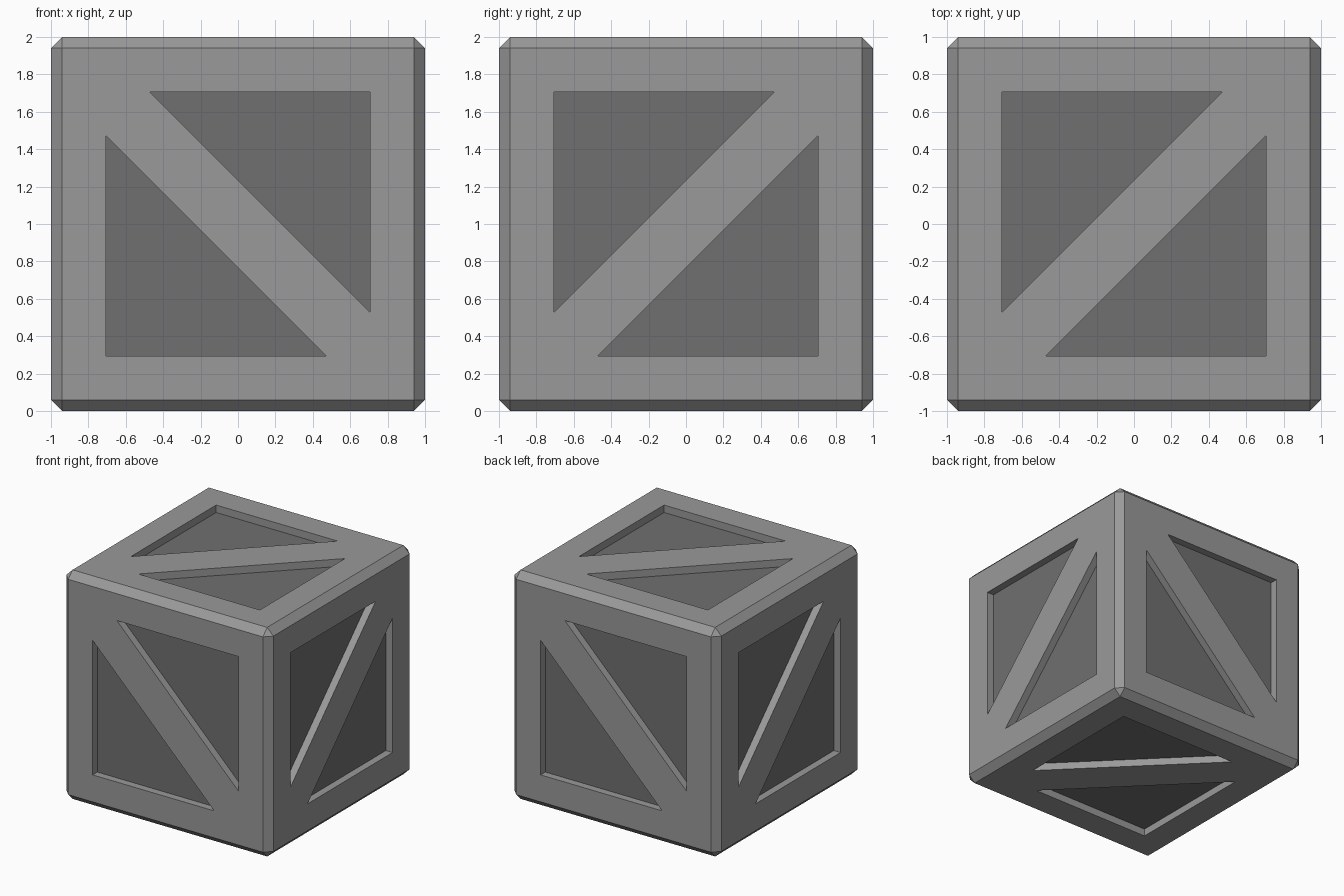
import bpy
import bmesh
from mathutils import Vector

if "Cube" in bpy.data.objects:
    bpy.data.objects.remove(bpy.data.objects["Cube"], do_unlink=True)

BEVEL = 0.06    # chamfer along the crate edges
DEPTH = 0.065   # how far the panels sit back
INNER = 0.705   # half width of the panel opening
TIP = 0.47      # where the diagonal brace meets the opening


def flat_material(name, value):
    mat = bpy.data.materials.new(name)
    mat.use_nodes = True
    color = (value, value, value, 1)
    mat.diffuse_color = color
    mat.node_tree.nodes["Principled BSDF"].inputs["Base Color"].default_value = color
    return mat


def add_side(bm, normal, u):
    """One side: border and diagonal brace around two sunken triangles."""
    v = normal.cross(u)

    def vert(p, sunk=0.0):
        return bm.verts.new(u * p[0] + v * p[1] + normal * (1 - sunk))

    c = 1 - BEVEL
    triangle = [(-TIP, INNER), (INNER, -TIP), (INNER, INNER)]
    halves = []
    for sign in (1, -1):
        tl, br, corner = [vert((sign * x, sign * y)) for x, y in ((-c, c), (c, -c), (c, c))]
        rim = [vert((sign * x, sign * y)) for x, y in triangle]
        floor = [vert((sign * x, sign * y), DEPTH) for x, y in triangle]
        # border strips, recess walls and panel
        bm.faces.new((tl, rim[0], rim[2], corner))
        bm.faces.new((corner, rim[2], rim[1], br))
        for i in range(3):
            j = (i + 1) % 3
            bm.faces.new((rim[i], rim[j], floor[j], floor[i]))
        bm.faces.new(floor).material_index = 1
        halves.append((rim, tl, br))
    # diagonal brace and its end corners
    (a, tl, br), (b, _, _) = halves
    bm.faces.new((a[0], b[1], b[0], a[1]))
    bm.faces.new((tl, b[1], a[0]))
    bm.faces.new((br, a[1], b[0]))


# Chamfered block, with its six large faces opened
bm = bmesh.new()
bmesh.ops.create_cube(bm, size=2)
bmesh.ops.bevel(bm, geom=bm.edges[:], offset=BEVEL, segments=1, affect='EDGES')
large = [f for f in bm.faces if f.calc_area() > 1]
bmesh.ops.delete(bm, geom=large, context='FACES_ONLY')

# Braced sides: outward direction and the axis the brace falls along
X, Y, Z = Vector((1, 0, 0)), Vector((0, 1, 0)), Vector((0, 0, 1))
for normal, u in ((-Y, X), (Y, -X), (X, Z), (-X, Z), (Z, Y), (-Z, Y)):
    add_side(bm, normal, u)

bmesh.ops.remove_doubles(bm, verts=bm.verts[:], dist=0.001)
bmesh.ops.recalc_face_normals(bm, faces=bm.faces[:])
bmesh.ops.translate(bm, verts=bm.verts[:], vec=Z)

mesh = bpy.data.meshes.new("crate")
bm.to_mesh(mesh)
bm.free()
mesh.materials.append(flat_material("frame grey", 0.32))
mesh.materials.append(flat_material("panel dark grey", 0.16))
crate = bpy.data.objects.new("crate", mesh)
bpy.context.collection.objects.link(crate)
